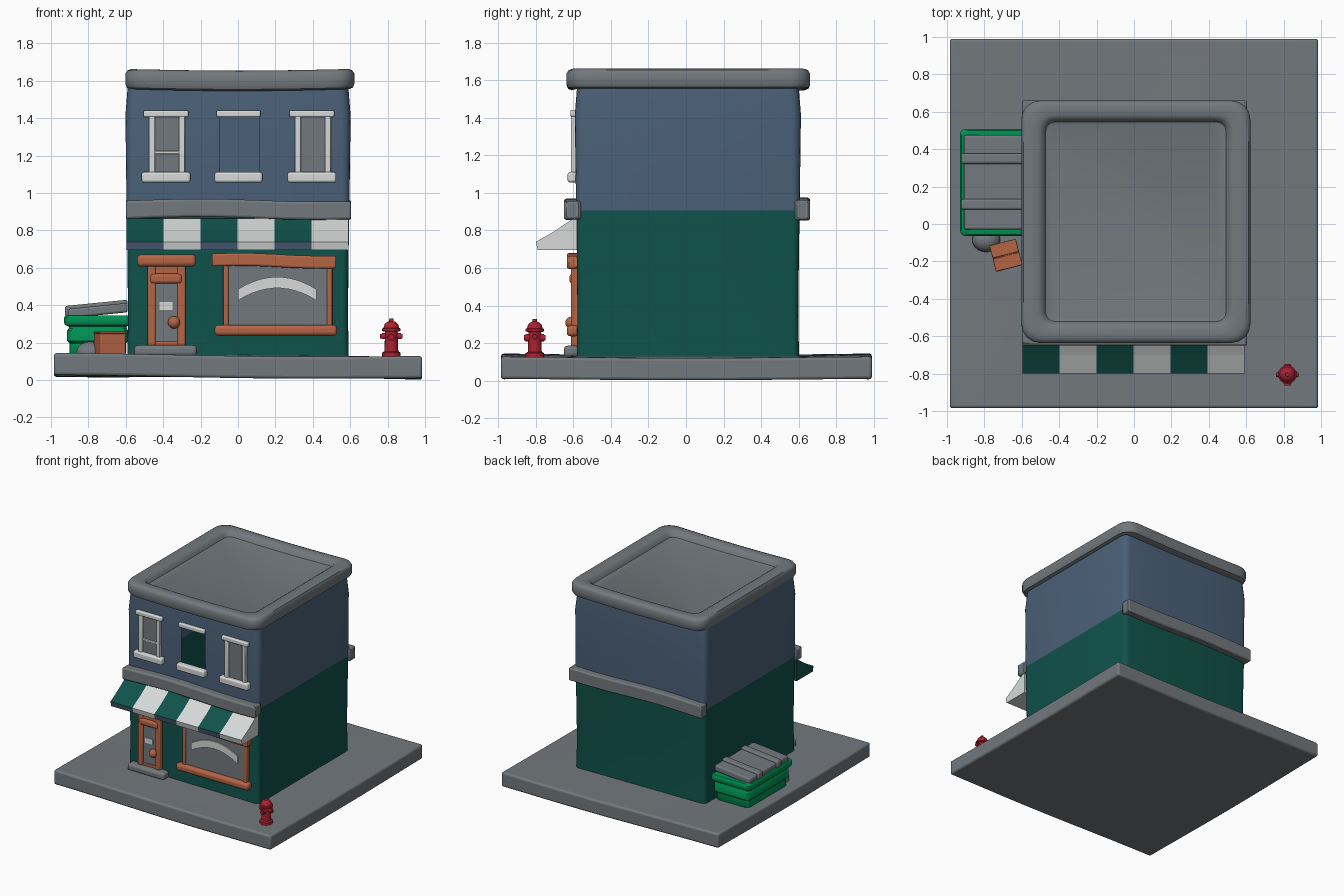
import bpy, bmesh, math
from mathutils import Matrix

if "Cube" in bpy.data.objects:
    bpy.data.objects.remove(bpy.data.objects["Cube"])

def material(name, r, g, b):
    m = bpy.data.materials.new(name)
    m.diffuse_color = (r, g, b, 1)
    m.use_nodes = True
    m.node_tree.nodes["Principled BSDF"].inputs["Base Color"].default_value = m.diffuse_color
    return m

GRAY = material("concrete gray", 0.17, 0.19, 0.205)
BLUE = material("wall blue", 0.07, 0.118, 0.19)
GREEN = material("shop green", 0.005, 0.085, 0.07)
WOOD = material("orange wood", 0.46, 0.13, 0.06)
WHITE = material("trim white", 0.68, 0.70, 0.70)
RED = material("hydrant red", 0.42, 0.015, 0.03)
BIN = material("bin green", 0.0, 0.28, 0.085)

def finish(name, bm, mats, bevel=0, smooth=True):
    bmesh.ops.recalc_face_normals(bm, faces=bm.faces)
    me = bpy.data.meshes.new(name)
    bm.to_mesh(me)
    bm.free()
    ob = bpy.data.objects.new(name, me)
    bpy.context.collection.objects.link(ob)
    for m in mats:
        me.materials.append(m)
    if bevel:
        b = ob.modifiers.new("soft edges", 'BEVEL')
        b.width, b.segments, b.limit_method = bevel, 3, 'ANGLE'
    if smooth:
        bpy.context.view_layer.objects.active = ob
        ob.select_set(True)
        bpy.ops.object.shade_smooth_by_angle(angle=math.radians(40))
        ob.select_set(False)
    return ob

def box(name, x, y, z, mat, bevel=0.0, cuts=0, warp=None, turn=0):
    bm = bmesh.new()
    bmesh.ops.create_cube(bm, size=1)
    if cuts:
        bmesh.ops.subdivide_edges(bm, edges=[e for e in bm.edges if abs(e.verts[0].co.z - e.verts[1].co.z) < .1],
                                  cuts=cuts, use_grid_fill=True)
    c = [(a + b) / 2 for a, b in (x, y, z)]
    M = Matrix.Translation(c) @ Matrix.Rotation(turn, 4, 'Z') @ Matrix.Diagonal((x[1] - x[0], y[1] - y[0], z[1] - z[0], 1))
    bmesh.ops.transform(bm, matrix=M, verts=bm.verts)
    for v in bm.verts:
        if warp:
            v.co.z += warp(v.co)
    return finish(name, bm, [mat], bevel)

def ring(cx, cy, hx, hy, r, z, extra):
    # rounded rectangle, with extra points along each side
    pts = []
    for k in range(4):
        for u in extra:
            pts.append([(cx + u, cy - hy, z), (cx + hx, cy + u, z), (cx - u, cy + hy, z), (cx - hx, cy - u, z)][k])
        sx, sy = [(1, -1), (1, 1), (-1, 1), (-1, -1)][k]
        for i in range(5):
            a = math.radians(-90 + 90 * k + 22.5 * i)
            pts.append((cx + sx * (hx - r) + r * math.cos(a), cy + sy * (hy - r) + r * math.sin(a), z))
    return pts

def loft(bm, rings, caps=True):
    vs = [[bm.verts.new(p) for p in r] for r in rings]
    n = len(vs[0])
    for a, b in zip(vs, vs[1:]):
        for i in range(n):
            bm.faces.new((a[i], a[(i + 1) % n], b[(i + 1) % n], b[i]))
    if caps:
        bm.faces.new(vs[0][::-1])
        bm.faces.new(vs[-1])

# Pavement slab, slightly tilted and wavy
box("pavement", (-0.985, 0.985), (-0.985, 0.99), (0.018, 0.136), GRAY, 0.015, 9,
    lambda c: -0.008 * c.x + 0.006 * math.sin(3 * c.x + 1) * math.cos(2.5 * c.y))

# Hollow two-colour walls with one open window
bm = bmesh.new()
loft(bm, [ring(0, 0.01, h, h, r, z, (-0.1, 0.0, 0.115)) for z, h, r in
          [(0.12, 0.592, .035), (0.35, 0.588, .035), (0.65, 0.591, .035), (0.91, 0.595, .035),
           (1.11, 0.598, .045), (1.42, 0.602, .05), (1.57, 0.59, .05)]], False)
hole = []
for f in bm.faces:
    c = f.calc_center_median()
    f.material_index = 1 if c.z > 0.91 else 0
    if c.y < -0.55 and abs(c.x) < 0.1 and 1.11 < c.z < 1.42:
        hole.append(f)
bmesh.ops.delete(bm, geom=hole, context='FACES')
finish("walls", bm, [GREEN, BLUE])

# Roof with a raised soft rim
bm = bmesh.new()
loft(bm, [ring(0.01, 0.012, 0.612 - d, 0.648 - e, r, z, (-.4, -.2, 0, .2, .4)) for d, e, r, z in
          [(.03, .03, .09, 1.548), (.008, .008, .1, 1.556), (0, 0, .1, 1.575), (0, 0, .1, 1.63),
           (.01, .01, .1, 1.648), (.03, .03, .1, 1.656), (.09, .08, .08, 1.656), (.115, .1, .06, 1.645),
           (.13, .115, .05, 1.615), (.15, .13, .05, 1.61)]])
for v in bm.verts:
    v.co.z += 0.008 * (1 - 2 * math.cos(2.6 * v.co.x) * math.cos(1.5 * v.co.y)) + 0.003
finish("roof", bm, [GRAY])

# Cornices between the floors, front and back
wave = lambda c: 0.008 * math.sin(5 * c.x + 2.6)
box("front_cornice", (-0.6, 0.605), (-0.65, -0.56), (0.868, 0.965), GRAY, 0.02, 6, wave)
box("back_cornice", (-0.6, 0.605), (0.58, 0.66), (0.865, 0.97), GRAY, 0.02, 6, wave)

# Upper windows
for i, (l, r, glass) in enumerate([(-0.46, -0.30, True), (-0.095, 0.11, False), (0.32, 0.48, True)]):
    n = "upper_window_%d_" % (i + 1)
    pad = 0.045 if glass else 0.02
    box(n + "sill", (l - pad - .01, r + pad), (-0.63, -0.575), (1.06, 1.115), WHITE, 0.012)
    box(n + "lintel", (l - pad, r + pad - .01), (-0.615, -0.575), (1.41, 1.445), WHITE, 0.008)
    if glass:
        box(n + "glass", (l, r), (-0.598, -0.59), (1.11, 1.415), GRAY)
        for s, x in (("left", l), ("right", r)):
            box(n + s + "_frame", (x - .016, x + .016), (-0.612, -0.58), (1.11, 1.415), WHITE, 0.006)
box("upper_window_1_bar", (-0.45, -0.31), (-0.606, -0.59), (1.212, 1.228), WHITE, 0.004)

# Striped awning: one wedge for each stripe
for i in range(6):
    bm = bmesh.new()
    x0, x1 = -0.597 + i * 0.198, -0.597 + (i + 1) * 0.198
    prof = [(-0.58, 0.70), (-0.79, 0.70), (-0.80, 0.742), (-0.70, 0.80), (-0.60, 0.868), (-0.58, 0.868)]
    a, b = [[bm.verts.new((x, y, z)) for y, z in prof] for x in (x0, x1)]
    for k in range(6):
        f = bm.faces.new((a[k], a[(k + 1) % 6], b[(k + 1) % 6], b[k]))
        f.material_index = 1 if k == 1 else 0
    bm.faces.new(a)
    bm.faces.new(b[::-1])
    finish("awning_stripe_%d" % (i + 1), bm, [WHITE, WHITE] if i % 2 else [GREEN, BLUE], 0, False)

# Door
box("door_step", (-0.555, -0.22), (-0.65, -0.57), (0.13, 0.19), GRAY, 0.02)
box("door_lintel", (-0.54, -0.225), (-0.635, -0.57), (0.61, 0.675), WOOD, 0.022)
box("door_top_trim", (-0.47, -0.30), (-0.62, -0.57), (0.52, 0.572), WOOD, 0.015)
box("door_transom", (-0.47, -0.30), (-0.603, -0.57), (0.57, 0.615), WOOD, 0.005)
for s, x in (("left", -0.462), ("right", -0.302)):
    box("door_%s_post" % s, (x - .022, x + .022), (-0.612, -0.57), (0.185, 0.615), WOOD, 0.01)
box("door_bottom_rail", (-0.46, -0.30), (-0.604, -0.57), (0.185, 0.21), WOOD, 0.005)
box("door_glass", (-0.45, -0.31), (-0.598, -0.59), (0.20, 0.53), GRAY)
box("door_sign", (-0.42, -0.35), (-0.606, -0.597), (0.378, 0.42), WHITE)
bm = bmesh.new()
bmesh.ops.create_uvsphere(bm, u_segments=16, v_segments=10, radius=0.033,
                          matrix=Matrix.Translation((-0.342, -0.61, 0.312)))
finish("door_knob", bm, [WOOD])

# Shop window with arched blank banner
box("shop_lintel", (-0.14, 0.525), (-0.635, -0.57), (0.607, 0.675), WOOD, 0.022, 5,
    lambda c: 0.008 * math.cos(7 * c.x))
box("shop_sill", (-0.125, 0.53), (-0.635, -0.57), (0.24, 0.298), WOOD, 0.02)
for s, x in (("left", -0.065), ("right", 0.49)):
    box("shop_%s_post" % s, (x - .014, x + .014), (-0.612, -0.57), (0.28, 0.62), WOOD, 0.008)
box("shop_glass", (-0.065, 0.49), (-0.598, -0.585), (0.28, 0.62), GRAY)
box("shop_banner", (0.0, 0.42), (-0.608, -0.599), (0.495, 0.555), WHITE, 0, 10,
    lambda c: -1.5 * (c.x - 0.21) ** 2)

# Rubbish bin with banded body and ridged sloping lid
bm = bmesh.new()
loft(bm, [ring(-0.75, 0.222, 0.18 - d, 0.287 - d, .03, z, (0,)) for d, z in
          [(.04, .13), (.03, .145), (.03, .20), (.017, .212), (.017, .268), (.026, .28),
           (.026, .29), (.006, .297), (0, .31), (0, .338), (.008, .348), (.03, .35)]])
finish("bin_body", bm, [BIN])
tilt = lambda c: 0.10 * (c.x + 0.9)
box("bin_lid", (-0.91, -0.59), (-0.03, 0.475), (0.335, 0.385), GRAY, 0.012, 0, tilt)
for i, y in enumerate((0.105, 0.35)):
    box("bin_lid_ridge_%d" % (i + 1), (-0.925, -0.59), (y - .028, y + .028), (0.345, 0.402), GRAY, 0.012, 0, tilt)

# Rubbish bag and cardboard box
bm = bmesh.new()
bmesh.ops.create_icosphere(bm, subdivisions=3, radius=1,
                           matrix=Matrix.Translation((-0.79, -0.085, 0.15)) @ Matrix.Diagonal((.075, .065, .06, 1)))
finish("rubbish_bag", bm, [GRAY])
box("carton", (-0.755, -0.615), (-0.24, -0.095), (0.13, 0.252), WOOD, 0.008, 0, None, 0.25)
for i, d in enumerate((-1, 1)):
    x, y = -0.685 - d * .037 * math.sin(0.25), -0.167 + d * .037 * math.cos(0.25)
    box("carton_flap_%d" % (i + 1), (x - .073, x + .073), (y - .035, y + .035), (0.25, 0.262), WOOD, 0.004, 0, None, 0.25)

# Hydrant: turned body plus outlets
HX, HY = 0.82, -0.805
bm = bmesh.new()
prof = [(.05, .125), (.05, .15), (.037, .157), (.034, .262), (.05, .266), (.05, .278),
        (.042, .282), (.036, .303), (.02, .316), (.012, .318), (.011, .332)]
loft(bm, [[(HX + r * math.cos(math.tau * i / 16), HY + r * math.sin(math.tau * i / 16), z) for i in range(16)]
          for r, z in prof])
for axis, z, r, length in (('Y', .238, .016, .12), ('X', .232, .021, .115)):
    for rr, ll in ((r * .75, length), (r, length * .85)):
        M = Matrix.Translation((HX, HY, z)) @ Matrix.Rotation(math.pi / 2, 4, axis)
        bmesh.ops.create_cone(bm, cap_ends=True, segments=12, radius1=rr, radius2=rr, depth=ll, matrix=M)
finish("hydrant", bm, [RED])

# Centre and rest the whole model on the floor
low = min(v.co.z for v in bpy.data.objects["pavement"].data.vertices)
for ob in bpy.data.objects:
    ob.location.z -= low * 0.6
